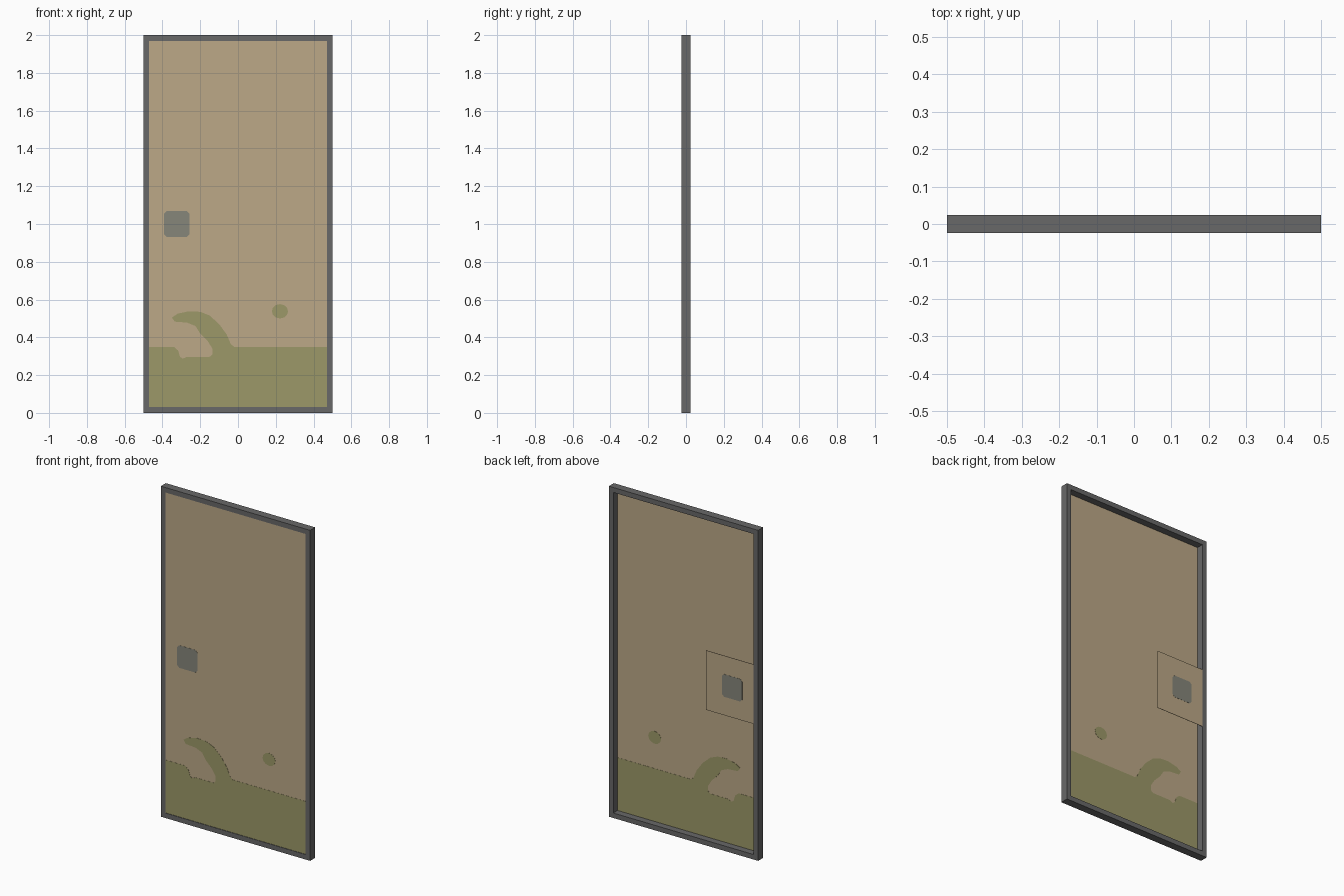
import bpy, bmesh, math

if "Cube" in bpy.data.objects:
    bpy.data.objects.remove(bpy.data.objects["Cube"])


def material(name, r, g, b):
    m = bpy.data.materials.new(name)
    m.diffuse_color = (r, g, b, 1)
    m.use_nodes = True
    m.node_tree.nodes["Principled BSDF"].inputs["Base Color"].default_value = m.diffuse_color
    return m


STEEL = material("dark grey", 0.138, 0.138, 0.138)
SAND = material("sand beige", 0.503, 0.392, 0.242)
MOSS = material("moss green", 0.332, 0.314, 0.138)
HANDLE = material("handle grey", 0.238, 0.238, 0.195)


def plate(name, points, faces, y0, y1, mat):
    """Flat outline in the x-z plane, extruded from y0 back to y1."""
    bm = bmesh.new()
    vs = [bm.verts.new((x, y0, z)) for x, z in points]
    fs = [bm.faces.new([vs[i] for i in f]) for f in faces]
    ext = bmesh.ops.extrude_face_region(bm, geom=fs, use_keep_orig=True)
    for v in ext["geom"]:
        if isinstance(v, bmesh.types.BMVert):
            v.co.y = y1
    bmesh.ops.recalc_face_normals(bm, faces=bm.faces)
    me = bpy.data.meshes.new(name)
    bm.to_mesh(me)
    bm.free()
    me.materials.append(mat)
    ob = bpy.data.objects.new(name, me)
    bpy.context.collection.objects.link(ob)
    return ob


def outline(name, points, y0, y1, mat):
    return plate(name, points, [range(len(points))], y0, y1, mat)


def rect(x0, x1, z0, z1):
    return [(x0, z0), (x1, z0), (x1, z1), (x0, z1)]


D = 0.024      # half depth of the frame
W = 0.03       # frame width
PY = -0.019    # centre plane of the thin panel

# Mitred frame ring
plate("frame", rect(-0.5, 0.5, 0, 2) + rect(-0.5 + W, 0.5 - W, W, 2 - W),
      [(i, (i + 1) % 4, 4 + (i + 1) % 4, 4 + i) for i in range(4)], -D, D, STEEL)

# Thin panel close to the front
outline("panel", rect(-0.47, 0.47, W, 2 - W), PY - 0.001, PY + 0.001, SAND)

# Green stain along the bottom with a curling tongue, seen from both sides
stain = [(-0.47, 0.03), (0.47, 0.03), (0.47, 0.35), (-0.02, 0.35), (-0.037, 0.362),
         (-0.06, 0.415), (-0.10, 0.47), (-0.15, 0.515), (-0.20, 0.535), (-0.26, 0.538),
         (-0.32, 0.525), (-0.35, 0.505), (-0.335, 0.483), (-0.27, 0.478), (-0.225, 0.46),
         (-0.20, 0.42), (-0.16, 0.38), (-0.135, 0.34), (-0.135, 0.31), (-0.15, 0.297),
         (-0.27, 0.297), (-0.293, 0.287), (-0.307, 0.297), (-0.317, 0.33), (-0.34, 0.35),
         (-0.47, 0.35)]
outline("stain", stain, PY - 0.002, PY + 0.002, MOSS)

# Small separate spot
spot = [(0.222 + 0.043 * math.cos(a), 0.538 + 0.038 * math.sin(a))
        for a in (2 * math.pi * i / 12 for i in range(12))]
outline("stain_spot", spot, PY - 0.002, PY + 0.002, MOSS)

# Lock plate level with the back of the frame
outline("lock_plate", rect(-0.47, -0.15, 0.82, 1.18), D - 0.003, D - 0.001, SAND)

# Handle patch with clipped corners, on the panel front and the lock plate back
h, c = 0.068, 0.014
patch = [(-0.325 + x, 1 + z) for x, z in
         [(-h + c, -h), (h - c, -h), (h, -h + c), (h, h - c),
          (h - c, h), (-h + c, h), (-h, h - c), (-h, -h + c)]]
outline("handle_front", patch, PY - 0.002, PY - 0.001, HANDLE)
outline("handle_back", patch, D - 0.001, D, HANDLE)
